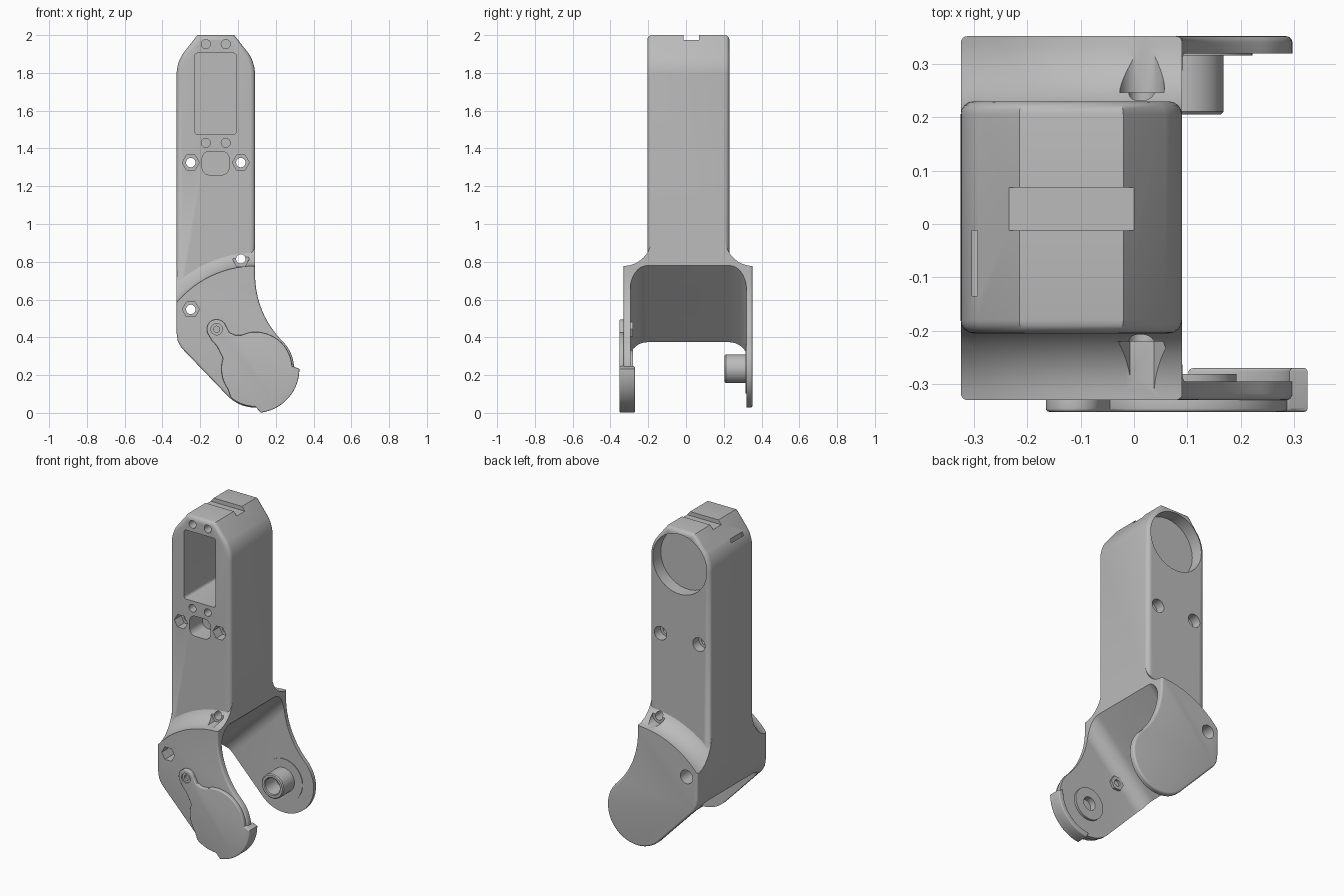
import bpy, bmesh
from math import cos, sin, radians, sqrt
from mathutils import Matrix

old = bpy.data.objects.get("Cube")
if old:
    bpy.data.objects.remove(old, do_unlink=True)

grey = bpy.data.materials.new("matte grey")
grey.use_nodes = True
colour = (0.5, 0.5, 0.5, 1)
grey.diffuse_color = colour
grey.node_tree.nodes["Principled BSDF"].inputs["Base Color"].default_value = colour

PIVOT = (0.092, 0.233)   # fork axis, x and z
LEFT, RIGHT = -0.325, 0.09
FRONT, BACK = -0.33, 0.352


def arc(centre, r, a0, a1, n=16):
    steps = [radians(a0 + (a1 - a0) * i / n) for i in range(n + 1)]
    return [(centre[0] + r * cos(a), centre[1] + r * sin(a)) for a in steps]


def circle(centre, r, n=40):
    return arc(centre, r, 0, 360 - 360 / n, n - 1)


def rounded(x0, x1, z0, z1, r, n=8):
    return (arc((x1 - r, z1 - r), r, 0, 90, n) + arc((x0 + r, z1 - r), r, 90, 180, n)
            + arc((x0 + r, z0 + r), r, 180, 270, n) + arc((x1 - r, z0 + r), r, 270, 360, n))


def finish(name, bm):
    bmesh.ops.recalc_face_normals(bm, faces=bm.faces)
    mesh = bpy.data.meshes.new(name)
    bm.to_mesh(mesh)
    bm.free()
    mesh.materials.append(grey)
    ob = bpy.data.objects.new(name, mesh)
    bpy.context.collection.objects.link(ob)
    return ob


def prism(name, pts, y0, y1, bevel=0, matrix=None):
    """Extrude an x-z outline along y, with optionally rounded rims."""
    bm = bmesh.new()
    a = [bm.verts.new((x, y0, z)) for x, z in pts]
    b = [bm.verts.new((x, y1, z)) for x, z in pts]
    caps = [bm.faces.new(a), bm.faces.new(b[::-1])]
    for i in range(len(pts)):
        bm.faces.new((a[i - 1], a[i], b[i], b[i - 1]))
    bmesh.ops.recalc_face_normals(bm, faces=bm.faces)
    if bevel:
        rims = [e for f in caps for e in f.edges]
        bmesh.ops.bevel(bm, geom=rims, offset=bevel, segments=4, profile=0.5,
                        affect='EDGES', clamp_overlap=False)
    if matrix:
        bm.transform(matrix)
    return finish(name, bm)


def lathe(name, profile, n=96):
    """Revolve a closed (radius, y) profile about the fork axis."""
    bm = bmesh.new()
    rings = []
    for i in range(n):
        a = radians(360 * i / n)
        rings.append([bm.verts.new((PIVOT[0] + r * cos(a), y, PIVOT[1] + r * sin(a)))
                      for r, y in profile])
    for i in range(n):
        p, q = rings[i - 1], rings[i]
        for k in range(len(profile)):
            bm.faces.new((p[k - 1], p[k], q[k], q[k - 1]))
    return finish(name, bm)


def combine(target, other, operation='DIFFERENCE'):
    mod = target.modifiers.new("combine", 'BOOLEAN')
    mod.operation, mod.solver, mod.object = operation, 'EXACT', other
    graph = bpy.context.evaluated_depsgraph_get()
    mesh = bpy.data.meshes.new_from_object(target.evaluated_get(graph))
    target.modifiers.clear()
    target.data = mesh
    bpy.data.objects.remove(other, do_unlink=True)


def cut(target, pts, y0, y1, matrix=None):
    combine(target, prism("cutter", pts, y0, y1, 0, matrix))


# Fork: full-width lower outline, with the flare turned around the fork axis
fork = [(LEFT + 0.0005, 0.95), (LEFT + 0.0005, 0.42), (-0.319, 0.38), (-0.3, 0.345)]
fork += arc(PIVOT, 0.205, 225, 405, 40)
r = 0.5
end = fork[-1]
fork += arc((end[0] + r * sqrt(0.5), end[1] + r * sqrt(0.5)), r, 225, 180)[1:]
fork = [(min(x, 0.4), z) for x, z in fork] + [(RIGHT - 0.0005, 0.95)]
body = prism("arm_body", fork, FRONT, BACK, 0.012)
for face, slab, far in ((FRONT, -0.18, -0.5), (BACK, 0.205, 0.5)):
    depth = slab - face
    flare = [(0.7 - 0.155 * c, face + depth * s) for c, s in arc((0, 0), 1, 0, 90, 12)]
    combine(body, lathe("cutter", [(0.545, far)] + flare + [(2.3, slab), (2.3, far)]))

# Upper housing with its rounded head
MID = (LEFT + RIGHT) / 2
head = (MID, 1.79)
shell = [(RIGHT, 0.72)] + arc(head, RIGHT - MID, 0, 32, 8) + [(-0.02, 2), (-0.215, 2)]
shell += arc(head, RIGHT - MID, 148, 180, 8) + [(LEFT, 0.55)]
combine(body, prism("housing", shell, -0.205, 0.23, 0.025), 'UNION')

# Slanted channel between the cheeks, and the cable slot in its web
h = sqrt(0.5)
slant = Matrix(((0, h, -h, 0), (1, 0, 0, 0), (0, h, h, 0), (0, 0, 0, 1)))
cut(body, rounded(-0.295, 0.32, -1.2, 0.69 * h, 0.09), -2, 2, slant)
sideways = Matrix(((0, 1, 0, 0), (1, 0, 0, 0), (0, 0, 1, 0), (0, 0, 0, 1)))
cut(body, rounded(-0.11, 0.05, 0.53, 0.66, 0.05), -0.25, 0.3, sideways)

# Front window, button recess and small screw pockets
cut(body, rounded(-0.228, -0.01, 1.475, 1.905, 0.015, 3), -0.5, 0.11)
cut(body, rounded(-0.19, -0.047, 1.26, 1.385, 0.04), -0.5, -0.08)
for x in (-0.17, -0.065):
    for z in (1.43, 1.952):
        cut(body, circle((x, z), 0.024, 24), -0.5, -0.14)

# Round seat at the back, top notch and side slit
cut(body, circle(head, 0.186, 64), 0.15, 0.5)
cut(body, rounded(-0.5, 0.3, 1.975, 2.2, 0.01, 2), -0.012, 0.068)
cut(body, rounded(-0.304, -0.293, 1.86, 1.98, 0.002, 2), -0.135, -0.012)

# Bolt holes: hexagonal pocket in front, round counterbore behind
for x, z, y0, y1 in ((-0.25, 1.325, -0.14, 0.17), (0.015, 1.325, -0.14, 0.17),
                     (-0.25, 0.548, -0.22, 0.246), (0.015, 0.815, -0.22, 0.246)):
    cut(body, circle((x, z), 0.045, 6), -0.5, y0)
    cut(body, circle((x, z), 0.042, 32), y1, 0.5)
    cut(body, circle((x, z), 0.025, 24), -0.5, 0.5)

# Bearing hole in the front cheek
cut(body, circle(PIVOT, 0.042), -0.32, -0.2)

# Bearing ring, rear pad and hollow boss on the inner cheek faces
ring = lathe("bearing_ring", [(0.042, -0.3), (0.1, -0.3), (0.1, -0.281), (0.042, -0.281)], 64)
pad = lathe("rear_pad", [(0.045, 0.33), (0.13, 0.33), (0.13, 0.316), (0.045, 0.316)], 64)
boss = lathe("pivot_boss", [(0.05, 0.33), (0.076, 0.33), (0.076, 0.211), (0.07, 0.205),
                            (0.055, 0.205), (0.05, 0.21)], 64)

# Front cover plate with a curved arm to its screw eye
EYE = (-0.113, 0.443)
cover = arc(EYE, 0.052, 210, 20, 20)
cover += [(-0.045, 0.425), (-0.015, 0.412), (0.02, 0.412)]
cover += arc(PIVOT, 0.195, 100, 4, 24) + arc(PIVOT, 0.233, 0, -83, 24)
cover += arc(PIVOT, 0.2, -90, -130, 10) + arc(PIVOT, 0.18, -145, -198, 12)
cover += [(-0.094, 0.32), (-0.113, 0.355), (-0.14, 0.385)]
plate = prism("cover_plate", cover, -0.352, -0.322, 0.006)
cut(plate, circle(EYE, 0.03), -0.5, -0.344)
cut(plate, circle(EYE, 0.016, 24), -0.5, -0.33)

# Lip that wraps the cheek rim, and the hexagonal nut inside
lip = prism("cover_lip", arc(PIVOT, 0.233, 0, -83, 24) + arc(PIVOT, 0.2, -87, 4, 24),
            -0.35, -0.27, 0.006)
nut = prism("cover_nut", circle(EYE, 0.045, 6), -0.31, -0.28)
cut(nut, circle(EYE, 0.02, 24), -0.3, -0.2)

for ob in (body, ring, pad, boss, plate, lip, nut):
    ob.data.shade_smooth()
    ob.data.set_sharp_from_angle(angle=radians(32))
